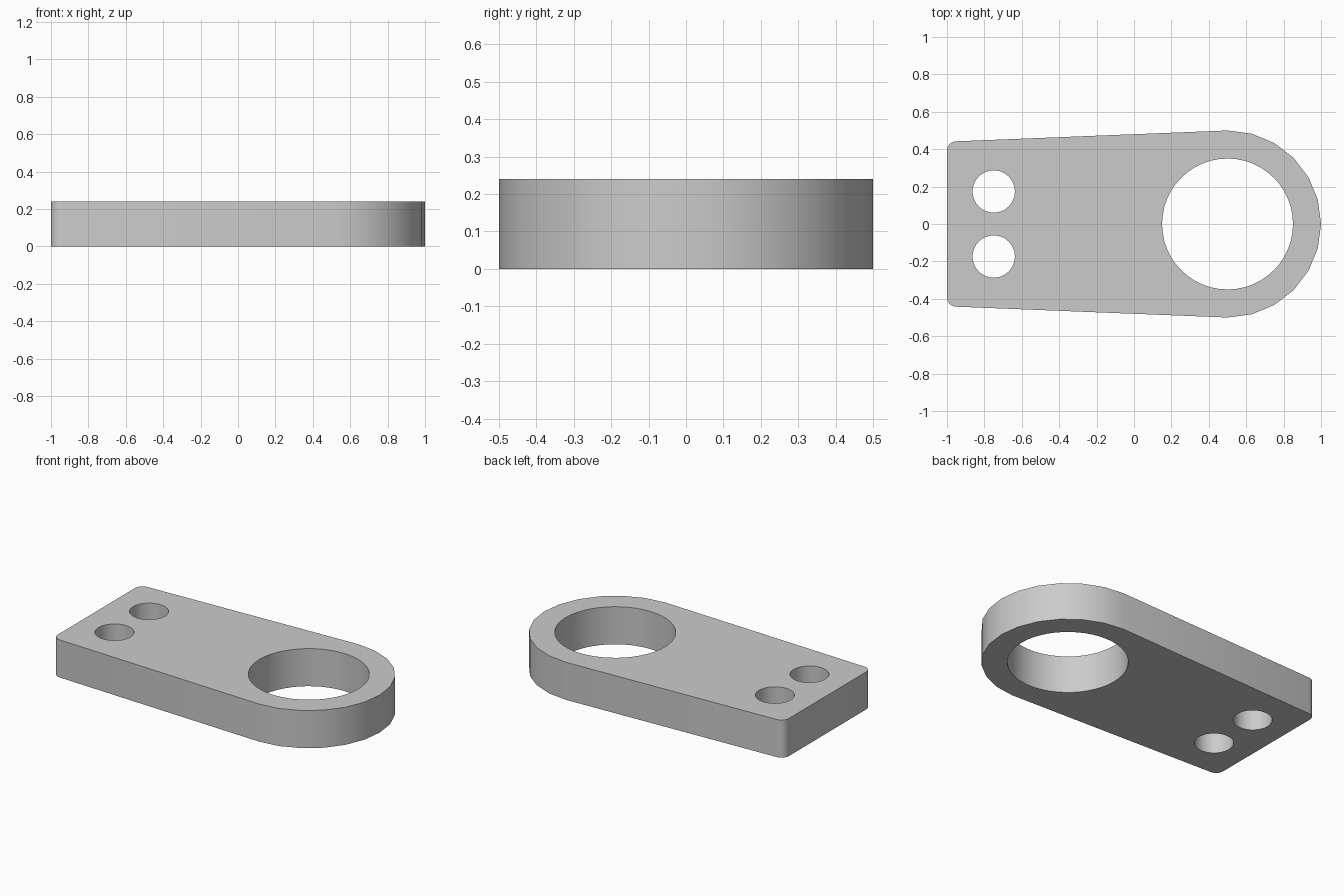
import bpy
import bmesh
from math import cos, sin, pi, radians

THICKNESS = 0.24

cube = bpy.data.objects.get("Cube")
if cube:
    bpy.data.objects.remove(cube, do_unlink=True)


def arc(cx, cy, radius, start, end, steps):
    """Points along an arc, angles in degrees, both ends included."""
    angles = [radians(start + (end - start) * i / steps) for i in range(steps + 1)]
    return [(cx + radius * cos(a), cy + radius * sin(a)) for a in angles]


def add_loop(bm, points):
    verts = [bm.verts.new((x, y, 0)) for x, y in points]
    for i, v in enumerate(verts):
        bm.edges.new((v, verts[(i + 1) % len(verts)]))


# Outline: round end on the left, tapering to a rounded square end
outline = arc(0.5, 0, 0.5, -90, 90, 12)
outline += arc(-0.95, 0.392, 0.05, 92, 180, 4)
outline += arc(-0.95, -0.392, 0.05, 180, 268, 4)

# Through holes: one large bore and two bolt holes
holes = [(0.5, 0, 0.35), (-0.75, 0.174, 0.113), (-0.75, -0.174, 0.113)]

bm = bmesh.new()
add_loop(bm, outline)
for x, y, r in holes:
    add_loop(bm, arc(x, y, r, 0, 360, 48)[:-1])

# Fill between the loops, then raise the plate
bmesh.ops.triangle_fill(bm, use_beauty=True, edges=bm.edges[:], normal=(0, 0, 1))
raised = bmesh.ops.extrude_face_region(bm, geom=bm.faces[:], use_keep_orig=True)
top = [g for g in raised["geom"] if isinstance(g, bmesh.types.BMVert)]
bmesh.ops.translate(bm, verts=top, vec=(0, 0, THICKNESS))
bmesh.ops.recalc_face_normals(bm, faces=bm.faces[:])

mesh = bpy.data.meshes.new("bracket_plate")
bm.to_mesh(mesh)
bm.free()
plate = bpy.data.objects.new("bracket_plate", mesh)
bpy.context.collection.objects.link(plate)

# Plain grey
grey = bpy.data.materials.new("grey")
grey.use_nodes = True
colour = (0.6, 0.6, 0.6, 1)
grey.diffuse_color = colour
grey.node_tree.nodes["Principled BSDF"].inputs["Base Color"].default_value = colour
mesh.materials.append(grey)

# Smooth the curved walls, keep the rims sharp
bpy.ops.object.select_all(action="DESELECT")
plate.select_set(True)
bpy.context.view_layer.objects.active = plate
bpy.ops.object.shade_smooth_by_angle(angle=pi / 6)
